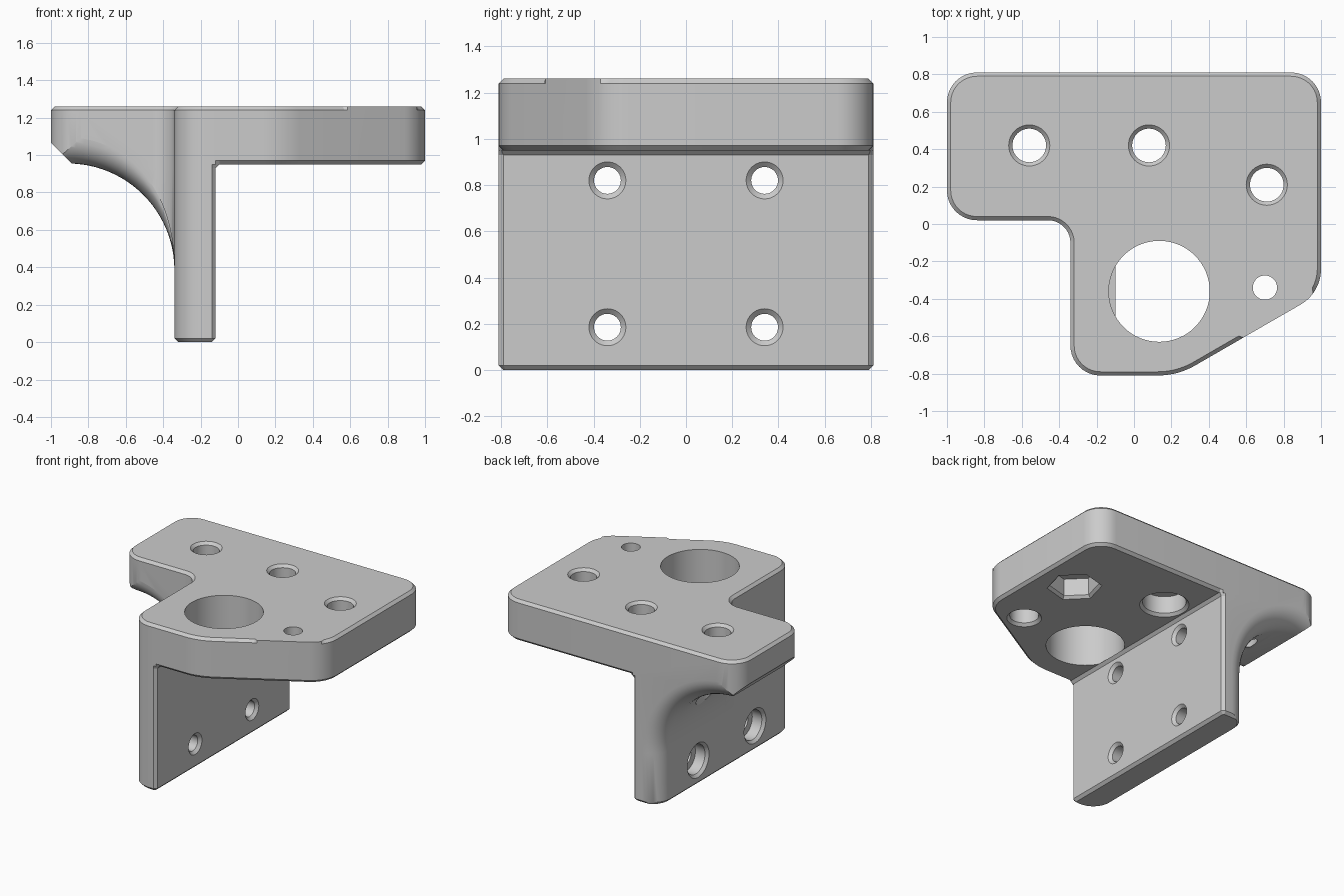
import bpy, bmesh
from math import sin, cos, pi, tan
from mathutils import Vector, Matrix

if "Cube" in bpy.data.objects:
    bpy.data.objects.remove(bpy.data.objects["Cube"])

grey = bpy.data.materials.new("plain grey")
grey.use_nodes = True
grey.diffuse_color = (0.6, 0.6, 0.6, 1)
grey.node_tree.nodes["Principled BSDF"].inputs["Base Color"].default_value = (0.6, 0.6, 0.6, 1)


def loft(name, rings):
    """Closed solid through rings of equal length."""
    bm = bmesh.new()
    loops = [[bm.verts.new(p) for p in ring] for ring in rings]
    n = len(loops[0])
    for a, b in zip(loops, loops[1:]):
        for i in range(n):
            j = (i + 1) % n
            bm.faces.new((a[i], a[j], b[j], b[i]))
    bm.faces.new(loops[0])
    bm.faces.new(loops[-1])
    bmesh.ops.recalc_face_normals(bm, faces=bm.faces)
    mesh = bpy.data.meshes.new(name)
    bm.to_mesh(mesh)
    bm.free()
    mesh.materials.append(grey)
    ob = bpy.data.objects.new(name, mesh)
    bpy.context.collection.objects.link(ob)
    return ob


def rounded(corners, steps=10):
    """Polygon with each corner (x, y, radius) replaced by an arc."""
    pts = []
    for i, (x, y, r) in enumerate(corners):
        p = Vector((x, y))
        if r == 0:
            pts.append(p)
            continue
        u = (Vector(corners[i - 1][:2]) - p).normalized()
        v = (Vector(corners[(i + 1) % len(corners)][:2]) - p).normalized()
        half = u.angle(v) / 2
        c = p + (u + v).normalized() * r / sin(half)
        a = (p + u * r / tan(half) - c).normalized()
        b = (p + v * r / tan(half) - c).normalized()
        pts += [c + a.slerp(b, k / steps) * r for k in range(steps + 1)]
    return pts


def prism(name, corners, layers):
    """Stack of outlines; each layer is (height, inset, rule for inset points)."""
    pts = rounded(corners)
    n = len(pts)
    rings = []
    for z, inset, rule in layers:
        ring = []
        for i, p in enumerate(pts):
            d1, d2 = (p - pts[i - 1]).normalized(), (pts[(i + 1) % n] - p).normalized()
            n1, n2 = Vector((-d1.y, d1.x)), Vector((-d2.y, d2.x))
            q = p + (n1 + n2) / (1 + n1.dot(n2)) * inset if rule(p) else p
            ring.append((q.x, q.y, z))
        rings.append(ring)
    return loft(name, rings)


def lathe(name, profile, place, along_x=False, sides=40, turn=0.0):
    """Revolved cutter; profile is (radius, distance along axis)."""
    ob = loft(name, [[(r * cos(turn + 2 * pi * i / sides), r * sin(turn + 2 * pi * i / sides), t)
                      for i in range(sides)] for r, t in profile])
    m = Matrix.Rotation(pi / 2, 4, 'Y') if along_x else Matrix.Identity(4)
    ob.data.transform(Matrix.Translation(place) @ m)
    return ob


def combine(target, tool, operation='DIFFERENCE'):
    tool.hide_render = True
    mod = target.modifiers.new("combine", 'BOOLEAN')
    mod.operation, mod.solver, mod.object = operation, 'EXACT', tool
    bpy.context.view_layer.objects.active = target
    bpy.ops.object.modifier_apply(modifier=mod.name)
    bpy.data.objects.remove(tool)


everywhere = lambda p: True
C = 0.02          # chamfer size
TOP, UNDER = 1.26, 0.95

# Horizontal plate with chamfered rims
plate = prism("mounting_bracket", [
    (-1, .81, .16), (-1, .02, .16), (-.34, .02, .12), (-.34, -.81, .16),
    (-.12, -.81, 0), (-.10, -.81, 0), (.234, -.81, .4), (.57, -.616, 0),
    (.585, -.607, 0), (1, -.368, .22), (1, .81, .16), (-.10, .81, 0), (-.12, .81, 0)],
    [(UNDER, C, lambda p: p.x > -.11), (UNDER + C, 0, everywhere), (TOP - C, 0, everywhere),
     (TOP, C, lambda p: not (p.x > .58 and p.y < -.36))])
combine(plate, lathe("large_bore", [(.27, .8), (.27, 1.4)], (.135, -.36, 0), sides=64))

# Upright wall together with the block under the arm
upright = prism("upright", [
    (-1, .81, .16), (-1, .02, .16), (-.34, .02, .12), (-.34, -.81, .16),
    (-.14, -.81, 0), (-.12, -.79, 0), (-.12, .79, 0), (-.14, .81, 0)],
    [(0, C, everywhere), (C, 0, everywhere), (UNDER - C, 0, everywhere),
     (UNDER, -C, lambda p: p.x > -.13)])
combine(plate, upright, 'UNION')

# Curved gusset: scoop below the arm, with rounded long edges
R = .14
angles = [pi / 2 * k / 8 for k in range(9)]
rows = [(-.1, R, True)]
rows += [(.02 + R * (1 - cos(a)), R * (1 - sin(a)), True) for a in angles]
rows += [(.81 - R * (1 - cos(a)), R * (1 - sin(a)), False) for a in reversed(angles)]
rows += [(.9, R, False)]
rings = []
for y, f, fades in rows:
    g = 0 if fades else f
    ring = [(-1.2, y, -.1), (-.34 + C + g, y, -.1), (-.34 + C + g, y, 0), (-.34 + g, y, C)]
    for k in range(25):
        t = pi / 2 * k / 24
        rad = .57 + (f * sin(t) ** 2 if fades else f)
        ring.append((-.91 + rad * cos(t), y, .385 + rad * sin(t)))
    ring.append((-1.2, y, .955 + f))
    rings.append(ring)
combine(plate, loft("scoop", rings))

# Sloped underside at the arm tip
combine(plate, loft("tip_slope", [[(-1.2, y, 1.265), (-1.2, y, .5), (-.435, y, .5)] for y in (-.2, 1)]))

# Screw holes through the plate, with recesses below
rim = [(.09, TOP - C), (.11, TOP), (.11, 1.4)]
recess = [(.15, UNDER + C), (.15, 1.1), (.09, 1.1)]
combine(plate, lathe("arm_hole", [(.15, .2)] + recess + rim, (-.56, .42, 0)))
combine(plate, lathe("middle_hole", [(.17, .9), (.17, UNDER)] + recess + rim, (.08, .42, 0)))
combine(plate, lathe("nut_hole", [(.09, .9)] + rim, (.71, .21, 0)))
combine(plate, lathe("nut_pocket", [(.19, .9), (.19, UNDER), (.17, UNDER + C), (.17, 1.1)],
                     (.71, .21, 0), sides=6, turn=pi / 12))
combine(plate, lathe("pin_hole", [(.12, .9), (.12, UNDER), (.1, UNDER + C), (.1, 1.1),
                                  (.065, 1.1), (.065, 1.4)], (.7, -.34, 0)))

# Counterbored holes through the wall
for y in (-.34, .34):
    for z in (.185, .82):
        start = [(.11, -1.1)] if y > 0 and z > .5 else [(.13, -.5), (.13, -.34), (.11, -.32)]
        combine(plate, lathe("wall_hole", start + [(.11, -.24), (.058, -.24), (.058, -.14),
                                                   (.08, -.12), (.08, -.05)], (0, y, z), along_x=True))

bpy.ops.object.select_all(action='DESELECT')
plate.select_set(True)
bpy.context.view_layer.objects.active = plate
bpy.ops.object.shade_smooth_by_angle(angle=pi / 7)
